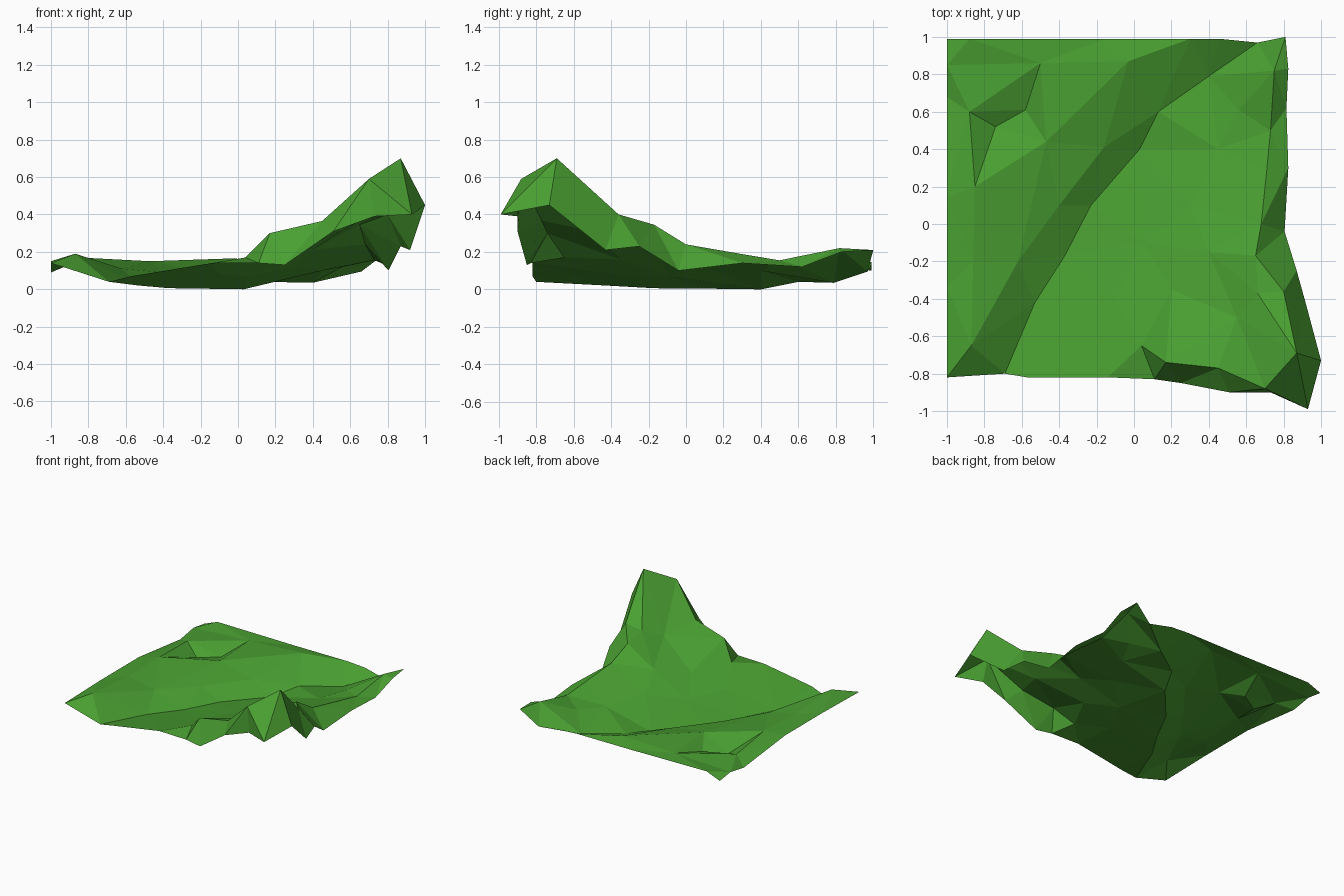
import bpy
from mathutils import Vector
from mathutils.geometry import delaunay_2d_cdt

# The terrain is an open sheet, triangulated from its rim and its break lines.
front_rim = [(-1, -.82, .14), (-.69, -.8, .04), (-.57, -.82, .07), (-.14, -.82, .14),
             (.11, -.83, .14), (.25, -.85, .13), (.51, -.9, .31), (.73, -.9, .39),
             (.93, -.99, .40)]
right_rim = [(1, -.73, .45), (.92, -.43, .21), (.87, -.25, .23), (.805, -.04, .10),
             (.825, .3, .14), (.815, .62, .12), (.825, .83, .20), (.81, 1, .21)]
back_rim = [(.66, .97, .095), (.46, .99, .13), (.3, .99, .14), (-.16, .99, .14),
            (-.88, .99, .147), (-1, .99, .10)]
left_rim = [(-1, .85, .12), (-1, .68, .09), (-1, .14, .15), (-1, -.34, .15)]
rim = front_rim + right_rim + back_rim + left_rim

# Valley floor, running diagonally from the front left to the back right
valley = [(-.69, -.8, .04), (-.53, -.42, .02), (-.37, -.17, .006), (-.23, .1, .004),
          (.03, .4, 0), (.13, .6, .04), (.4, .79, .035), (.66, .97, .095)]
# Top of the bank on the left of the valley
bank = [(-1, -.82, .14), (-.87, -.65, .19), (-.62, -.2, .11), (-.47, .44, .15),
        (-.03, .87, .165), (.3, .99, .14)]
# Crest along the front and right, over the peak
crest = [(.04, -.65, .17), (.17, -.74, .30), (.45, -.77, .365), (.7, -.88, .59),
         (.87, -.69, .70), (.8, -.36, .40), (.65, -.17, .345), (.68, 0, .24),
         (.71, .29, .19), (.73, .5, .155), (.75, .82, .22), (.66, .97, .095)]
peak_edge = [(.7, -.88, .59), (.93, -.99, .40)]
# Small ridge and hollow on the left plateau
ridge = [(-.86, -.2, .16), (-.85, .2, .17), (-.88, .6, .14), (-.74, .52, .07),
         (-.58, .61, .085), (-.5, .86, .146), (-1, .85, .12)]
fold = [(-.85, .2, .17), (-.62, -.2, .11)]
# Loose points on the slopes
slope = [(-.16, .41, .09), (-.4, .1, .09), (-.1, -.4, .08),
         (.05, -.1, .07), (.2, -.35, .16), (.3, .1, .12), (.4, -.15, .21),
         (.55, -.5, .31), (.66, -.37, .37), (.45, .4, .10), (.56, .61, .12)]

index, points, edges = {}, [], []


def add(p):
    key = p[:2]
    if key not in index:
        index[key] = len(points)
        points.append(p)
    return index[key]


def add_line(line, closed=False):
    ids = [add(p) for p in line]
    edges.extend(zip(ids, ids[1:] + ids[:1] if closed else ids[1:]))


add_line(rim, closed=True)
for line in (valley, bank, crest, peak_edge, ridge, fold):
    add_line(line)
for p in slope:
    add(p)

flat = [Vector(p[:2]) for p in points]
verts, _, faces, origins, _, _ = delaunay_2d_cdt(flat, edges, [], 1, 1e-5)


def height(v, source):
    if source:
        return points[source[0]][2]
    return min(points, key=lambda p: (Vector(p[:2]) - v).length)[2]


mesh = bpy.data.meshes.new("terrain")
mesh.from_pydata([(v.x, v.y, height(v, o)) for v, o in zip(verts, origins)], [], faces)
mesh.update()

green = bpy.data.materials.new("grass green")
green.diffuse_color = (.067, .345, .031, 1)
mesh.materials.append(green)

terrain = bpy.data.objects.new("terrain", mesh)
bpy.context.collection.objects.link(terrain)
